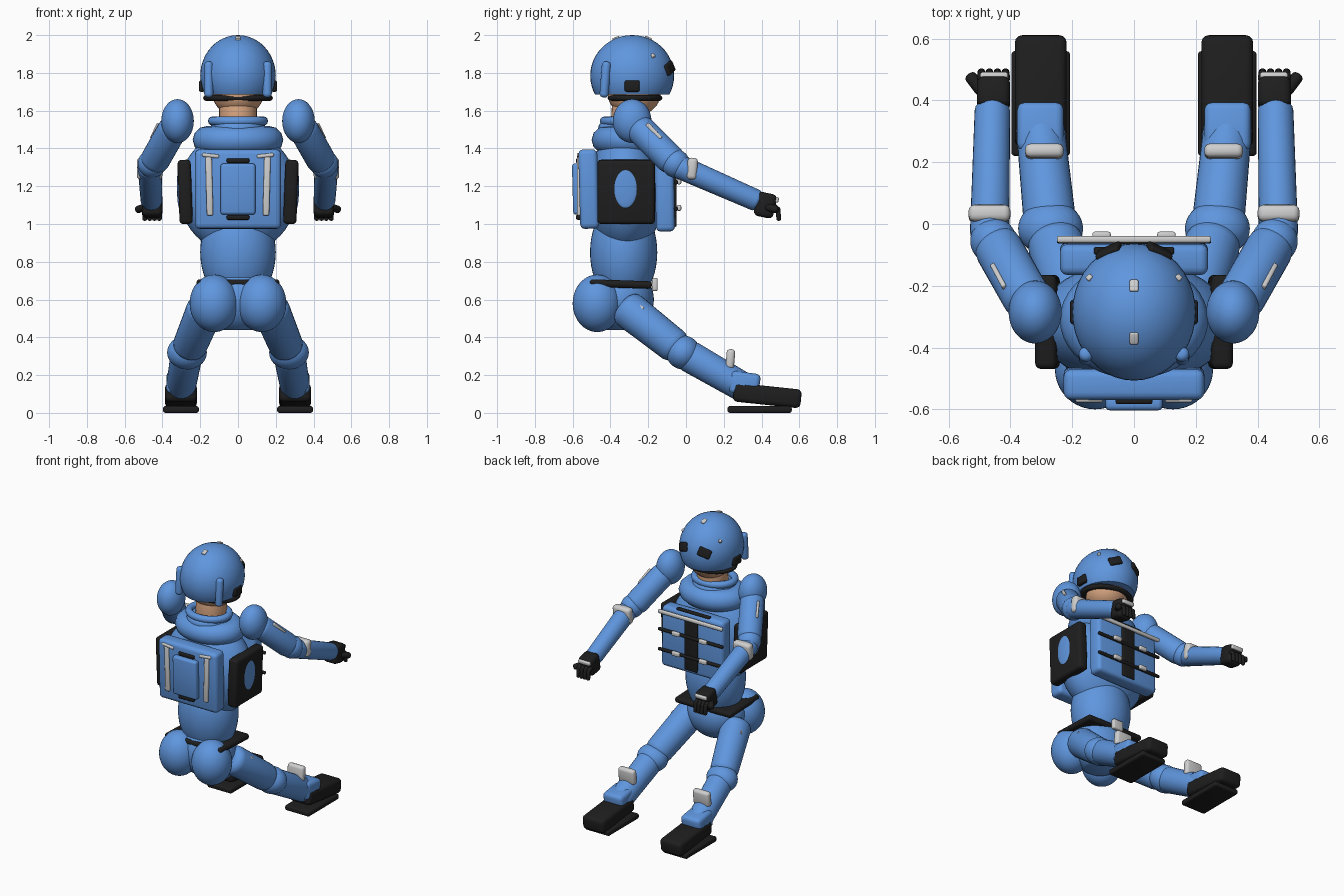
import bpy, bmesh, math
from mathutils import Matrix, Vector, Euler

default = bpy.data.objects.get("Cube")
if default:
    bpy.data.objects.remove(default)


def material(name, rgb):
    m = bpy.data.materials.new(name)
    m.use_nodes = True
    m.diffuse_color = (*rgb, 1)
    m.node_tree.nodes["Principled BSDF"].inputs["Base Color"].default_value = (*rgb, 1)
    return m


BLUE = material("suit blue", (0.115, 0.305, 0.73))
BLACK = material("gear black", (0.013, 0.013, 0.013))
LIGHT = material("light grey", (0.62, 0.62, 0.62))
SKIN = material("skin", (0.69, 0.38, 0.22))


def finish(name, bm, mat, mirror=False):
    """Turn a bmesh into a smooth-shaded object, optionally mirrored across x."""
    bmesh.ops.recalc_face_normals(bm, faces=bm.faces)
    mesh = bpy.data.meshes.new(name)
    bm.to_mesh(mesh)
    bm.free()
    mesh.materials.append(mat)
    ob = bpy.data.objects.new(name, mesh)
    bpy.context.collection.objects.link(ob)
    bpy.ops.object.select_all(action="DESELECT")
    ob.select_set(True)
    bpy.context.view_layer.objects.active = ob
    bpy.ops.object.shade_smooth_by_angle(angle=math.radians(40))
    if mirror:
        ob.modifiers.new("Mirror", "MIRROR").use_mirror_merge = False
    return ob


def box(name, loc, size, mat, rot=(0, 0, 0), bevel=0.02, mirror=False):
    bm = bmesh.new()
    bmesh.ops.create_cube(bm, size=1)
    bmesh.ops.scale(bm, vec=size, verts=bm.verts)
    bmesh.ops.bevel(bm, geom=bm.edges[:], offset=min(bevel, min(size) * 0.45),
                    segments=3, profile=0.5, affect="EDGES")
    turn = Euler([math.radians(a) for a in rot]).to_matrix().to_4x4()
    bm.transform(Matrix.Translation(loc) @ turn)
    return finish(name, bm, mat, mirror)


def ball(name, loc, radii, mat, mirror=False, cut=None):
    bm = bmesh.new()
    bmesh.ops.create_uvsphere(bm, u_segments=40, v_segments=24, radius=1)
    bm.transform(Matrix.Translation(loc) @ Matrix.Diagonal((*radii, 1)))
    if cut is not None:
        cut_geo = bmesh.ops.bisect_plane(
            bm, geom=bm.verts[:] + bm.edges[:] + bm.faces[:], plane_co=(0, 0, cut),
            plane_no=(0, 0, -1), clear_outer=True)["geom_cut"]
        bmesh.ops.contextual_create(bm, geom=[g for g in cut_geo if isinstance(g, bmesh.types.BMEdge)])
    return finish(name, bm, mat, mirror)


def rod(name, start, end, radius, mat, bevel=0.03, mirror=False, end_radius=None):
    a, b = Vector(start), Vector(end)
    bm = bmesh.new()
    bmesh.ops.create_cone(bm, cap_ends=True, segments=28, radius1=radius,
                          radius2=end_radius or radius, depth=(b - a).length)
    rims = [e for e in bm.edges if any(len(f.verts) > 4 for f in e.link_faces)]
    bmesh.ops.bevel(bm, geom=rims, offset=min(bevel, radius * 0.8), segments=4,
                    profile=0.5, affect="EDGES")
    turn = (b - a).to_track_quat("Z", "Y").to_matrix().to_4x4()
    bm.transform(Matrix.Translation((a + b) / 2) @ turn)
    return finish(name, bm, mat, mirror)


def ring(name, loc, rx, ry, tube, mat, tube_z=None, steps=40, sides=12):
    """Elliptical ring lying flat."""
    bm = bmesh.new()
    loops = []
    for i in range(steps):
        a = math.tau * i / steps
        loop = []
        for j in range(sides):
            t = math.tau * j / sides
            out = tube * math.cos(t)
            loop.append(bm.verts.new((loc[0] + (rx + out) * math.cos(a),
                                      loc[1] + (ry + out) * math.sin(a),
                                      loc[2] + (tube_z or tube) * math.sin(t))))
        loops.append(loop)
    for i in range(steps):
        p, q = loops[i], loops[(i + 1) % steps]
        for j in range(sides):
            k = (j + 1) % sides
            bm.faces.new((p[j], q[j], q[k], p[k]))
    return finish(name, bm, mat)


# Head and helmet
ball("head", (0, -0.275, 1.69), (0.135, 0.14, 0.12), SKIN)
rod("neck", (0, -0.3, 1.5), (0, -0.29, 1.66), 0.1, SKIN)
ball("helmet", (0, -0.285, 1.785), (0.2, 0.222, 0.215), BLUE, cut=1.685)
ring("helmet_strap", (0, -0.27, 1.667), 0.165, 0.125, 0.02, BLACK, 0.016)
rod("helmet_rear_post", (0.155, -0.435, 1.67), (0.155, -0.42, 1.86), 0.024, BLUE, mirror=True)
box("ear_mount", (0.192, -0.285, 1.73), (0.03, 0.08, 0.06), BLACK, bevel=0.01, mirror=True)
box("brow_mount", (0.082, -0.088, 1.825), (0.085, 0.025, 0.06), BLACK, (15, 20, -24), 0.01, True)
for y, tilt in ((-0.2, -20), (-0.37, 20)):
    box("helmet_top_tab", (0, y, 1.983), (0.028, 0.04, 0.014), LIGHT, (tilt, 0, 0), 0.005)
box("helmet_side_tab", (0.143, -0.175, 1.89), (0.02, 0.02, 0.02), LIGHT, (0, 40, 45), 0.005, True)

# Torso
ring("collar", (0, -0.32, 1.545), 0.135, 0.112, 0.024, BLUE)
rod("collar_base", (0, -0.32, 1.42), (0, -0.32, 1.54), 0.145, BLUE)
ring("shoulder_yoke", (0, -0.31, 1.445), 0.16, 0.11, 0.08, BLUE, 0.075)
ball("torso", (0, -0.32, 1.17), (0.315, 0.2, 0.33), BLUE)
ball("waist", (0, -0.33, 0.85), (0.2, 0.178, 0.28), BLUE)
ball("pelvis", (0, -0.35, 0.6), (0.2, 0.18, 0.18), BLUE, cut=0.44)
ball("seat_pad", (0.126, -0.47, 0.58), (0.13, 0.13, 0.152), BLUE, True)
box("belt", (0, -0.345, 0.682), (0.44, 0.33, 0.04), BLACK, (-2, 0, 0), 0.018)
box("belt_buckle", (0, -0.165, 0.68), (0.08, 0.03, 0.07), LIGHT, bevel=0.01)

# Side pouches
box("side_panel", (0.28, -0.317, 1.17), (0.07, 0.305, 0.34), BLACK, (0, 2, 0), 0.02, True)
ball("side_disc", (0.311, -0.32, 1.2), (0.012, 0.065, 0.115), BLUE, True)

# Chest rig
box("chest_plate", (0, -0.112, 1.17), (0.48, 0.1, 0.42), BLUE, (1, 0, 0), 0.025)
box("chest_centre_band", (0, -0.058, 1.17), (0.1, 0.016, 0.37), BLACK, bevel=0.006)
box("chest_top_bar", (0, -0.05, 1.345), (0.5, 0.022, 0.025), LIGHT, bevel=0.008)
box("chest_top_band", (0, -0.087, 1.38), (0.26, 0.025, 0.02), BLACK, bevel=0.008)
for z in (1.22, 1.08):
    rod("chest_strap", (-0.25, -0.052, z), (0.25, -0.052, z), 0.011, BLACK, 0.006)
    box("chest_clip", (0.105, -0.037, z + 0.005), (0.06, 0.024, 0.03), LIGHT, bevel=0.008, mirror=True)

# Backpack
box("backpack", (0, -0.515, 1.185), (0.455, 0.1, 0.42), BLUE, (1.5, 0, 0), 0.025)
box("backpack_pocket", (0, -0.578, 1.185), (0.185, 0.045, 0.27), BLUE, (1.5, 0, 0), 0.015)
for z in (1.335, 1.035):
    box("pack_handle", (0, -0.568, z), (0.12, 0.03, 0.025), BLACK, bevel=0.008)
box("pack_rail", (0.152, -0.567, 1.2), (0.034, 0.022, 0.31), LIGHT, (0, 1.5, 0), 0.008, True)
box("pack_rail_cap", (0.145, -0.567, 1.362), (0.09, 0.022, 0.02), LIGHT, (0, -6, 0), 0.008, True)

# Arms
ball("shoulder", (0.32, -0.285, 1.545), (0.086, 0.102, 0.116), BLUE, True)
rod("upper_arm", (0.33, -0.27, 1.53), (0.455, -0.05, 1.31), 0.078, BLUE, 0.05, True)
box("arm_stripe", (0.438, -0.17, 1.49), (0.016, 0.115, 0.024), LIGHT, (-44, 0, -28), 0.006, True)
ball("elbow", (0.455, -0.055, 1.32), (0.075, 0.075, 0.075), BLUE, True)
rod("forearm", (0.468, -0.05, 1.31), (0.458, 0.39, 1.117), 0.064, BLUE, 0.025, True, 0.057)
box("elbow_pad", (0.468, 0.033, 1.293), (0.135, 0.055, 0.115), LIGHT, (-4, 0, 0), 0.02, True)

# Hands
box("hand", (0.455, 0.42, 1.1), (0.108, 0.105, 0.13), BLACK, (-12, 0, 0), 0.025, True)
box("knuckle_bar", (0.453, 0.48, 1.128), (0.09, 0.022, 0.028), LIGHT, (-12, 0, 0), 0.008, True)
for i in range(4):
    x = 0.416 + 0.026 * i
    rod("finger", (x, 0.46, 1.1), (x, 0.488, 1.075), 0.014, BLACK, 0.01, True)
    rod("fingertip", (x, 0.486, 1.09), (x, 0.492, 1.017), 0.0125, BLACK, 0.01, True)
rod("thumb", (0.49, 0.425, 1.09), (0.535, 0.485, 1.075), 0.02, BLACK, 0.014, True)

# Legs
rod("thigh", (0.165, -0.335, 0.57), (0.265, -0.03, 0.33), 0.1, BLUE, 0.05, True, 0.09)
box("thigh_tab", (0.262, -0.24, 0.56), (0.014, 0.04, 0.02), LIGHT, (-35, -20, -20), 0.005, True)
ball("knee", (0.27, -0.015, 0.32), (0.105, 0.09, 0.09), BLUE, True)
rod("shin", (0.272, 0, 0.31), (0.305, 0.33, 0.12), 0.085, BLUE, 0.03, True, 0.078)
box("shin_pad", (0.29, 0.235, 0.285), (0.125, 0.045, 0.105), LIGHT, (-5, 0, 0), 0.018, True)
box("boot_cuff", (0.303, 0.31, 0.155), (0.15, 0.16, 0.12), BLUE, (-8, 0, 0), 0.025, True)

# Boots
box("boot", (0.302, 0.43, 0.092), (0.168, 0.36, 0.1), BLACK, (-6, 0, 0), 0.025, True)
box("boot_sole", (0.302, 0.39, 0.018), (0.19, 0.34, 0.036), BLACK, (0, 0, 0), 0.012, True)
